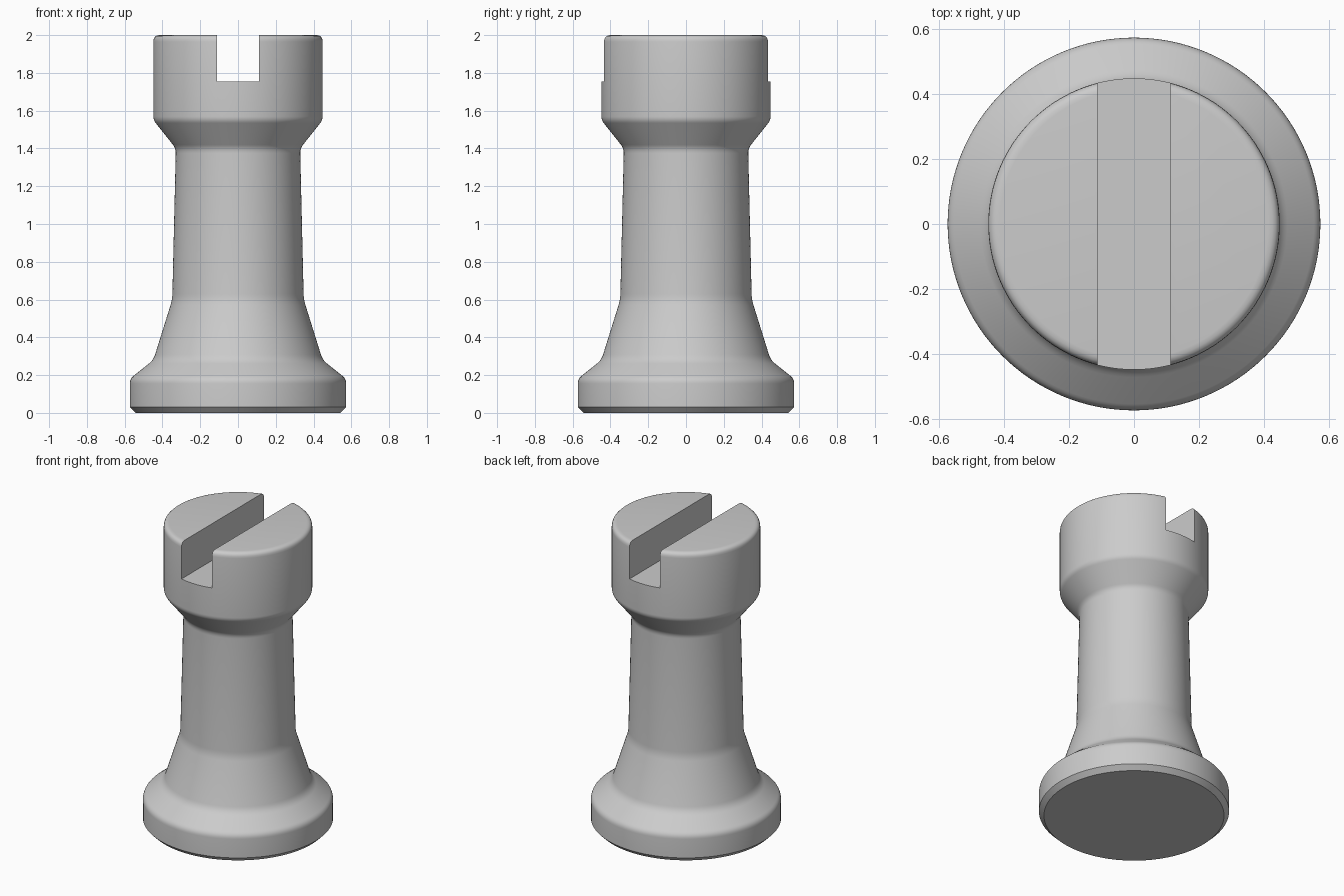
import bpy, bmesh, math
from mathutils import Vector

if "Cube" in bpy.data.objects:
    bpy.data.objects.remove(bpy.data.objects["Cube"], do_unlink=True)

SEGMENTS = 128

# Single grey material
grey = bpy.data.materials.new("light_grey")
grey.use_nodes = True
colour = (0.6, 0.6, 0.6, 1)
grey.diffuse_color = colour
grey.node_tree.nodes["Principled BSDF"].inputs["Base Color"].default_value = colour

# Turned outline: radius, height, corner rounding length
corners = [
    (0.543, 0.0, 0), (0.573, 0.03, 0), (0.573, 0.18, 0.025),
    (0.448, 0.28, 0.03), (0.348, 0.6, 0.03), (0.329, 1.4, 0.025),
    (0.448, 1.55, 0.02), (0.448, 2.0, 0.035),
]


def rounded_outline(points, steps=5):
    """Replace each marked corner with a short smooth arc."""
    pts = [Vector((r, z)) for r, z, _ in points] + [Vector((0, points[-1][1]))]
    out = []
    for i, (r, z, cut) in enumerate(points):
        p = pts[i]
        if not cut:
            out.append(p)
            continue
        a = p + (pts[i - 1] - p).normalized() * cut
        b = p + (pts[i + 1] - p).normalized() * cut
        for s in range(steps + 1):
            t = s / steps
            out.append(a * (1 - t) ** 2 + p * 2 * t * (1 - t) + b * t * t)
    return out


def finish(bm, name):
    bmesh.ops.recalc_face_normals(bm, faces=bm.faces)
    mesh = bpy.data.meshes.new(name)
    bm.to_mesh(mesh)
    bm.free()
    mesh.materials.append(grey)
    obj = bpy.data.objects.new(name, mesh)
    bpy.context.collection.objects.link(obj)
    return obj


# Tower body: rings joined into a closed turned solid
bm = bmesh.new()
rings = []
for p in rounded_outline(corners):
    angles = [math.tau * k / SEGMENTS for k in range(SEGMENTS)]
    rings.append([bm.verts.new((p.x * math.cos(a), p.x * math.sin(a), p.y)) for a in angles])
for low, high in zip(rings, rings[1:]):
    for k in range(SEGMENTS):
        n = (k + 1) % SEGMENTS
        bm.faces.new((low[k], low[n], high[n], high[k]))
bm.faces.new(rings[0][::-1])
bm.faces.new(rings[-1])
tower = finish(bm, "tower")

# Slot cutter running front to back through the top
bm = bmesh.new()
bmesh.ops.create_cube(bm, size=1)
bmesh.ops.scale(bm, vec=(0.224, 1.4, 0.5), verts=bm.verts)
bmesh.ops.translate(bm, vec=(0, 0, 1.755 + 0.25), verts=bm.verts)
cutter = finish(bm, "slot_cutter")
cutter.hide_render = True

# Cut the slot, then shade smooth with crisp edges
cut = tower.modifiers.new("slot", "BOOLEAN")
cut.operation = "DIFFERENCE"
cut.solver = "EXACT"
cut.object = cutter
bpy.ops.object.select_all(action="DESELECT")
tower.select_set(True)
bpy.context.view_layer.objects.active = tower
bpy.ops.object.modifier_apply(modifier=cut.name)
bpy.data.objects.remove(cutter, do_unlink=True)
bpy.ops.object.shade_smooth_by_angle(angle=math.radians(30))
